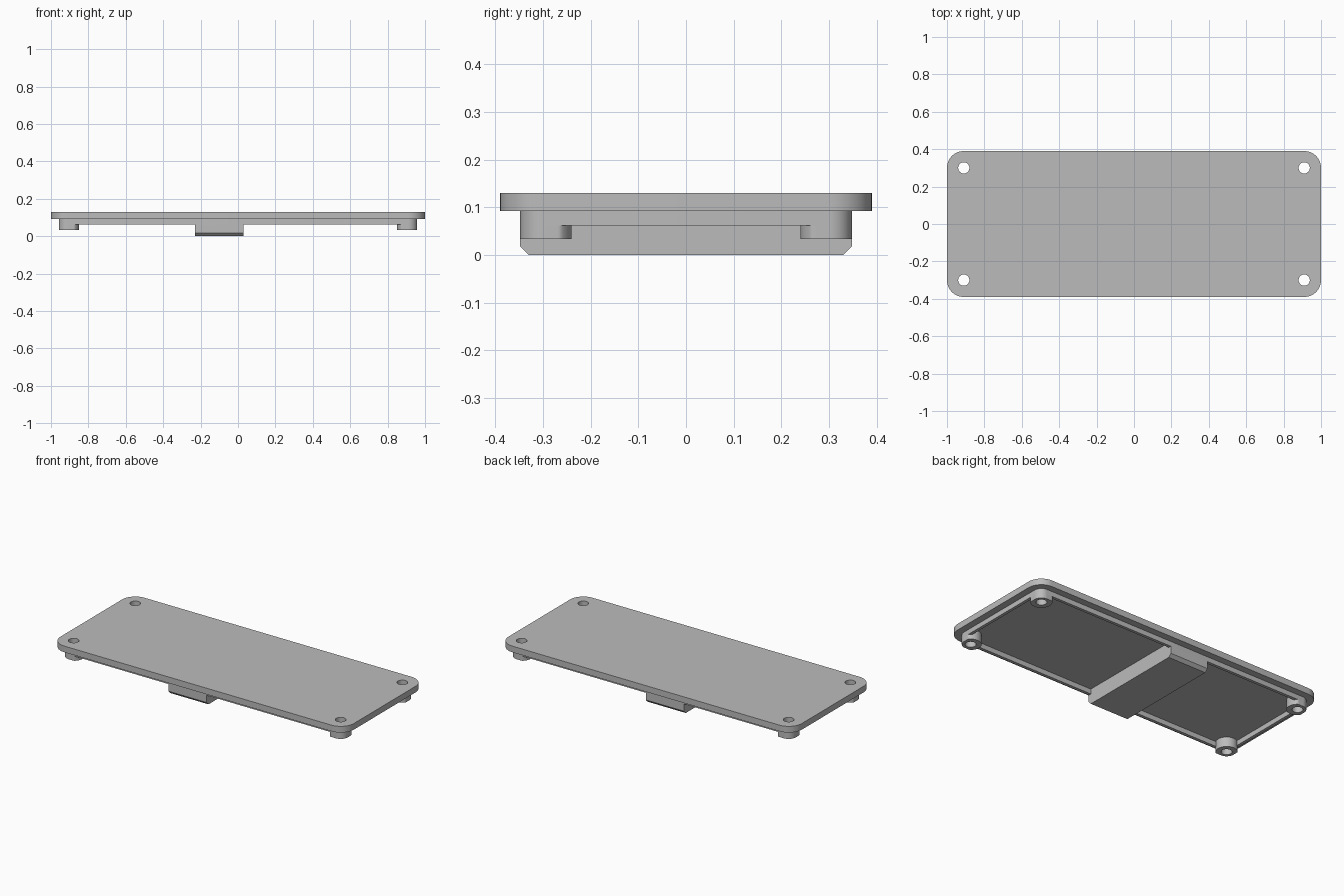
import bpy, bmesh
from math import cos, sin, pi, radians

cube = bpy.data.objects.get("Cube")
if cube:
    bpy.data.objects.remove(cube, do_unlink=True)

grey = bpy.data.materials.new("plain grey")
grey.use_nodes = True
COLOUR = (0.5, 0.5, 0.5, 1)
grey.diffuse_color = COLOUR
grey.node_tree.nodes["Principled BSDF"].inputs["Base Color"].default_value = COLOUR

# Screw centres, shared by every rounded corner
CX, CY = 0.91, 0.30
HOLE, WALL, BOSS = 0.03, 0.048, 0.06
UNDERSIDE, TOP = 0.092, 0.13
CORNERS = {"back_left": (1, 1), "back_right": (-1, 1),
           "front_right": (-1, -1), "front_left": (1, -1)}


def circle(x, y, r, n=40):
    return [(x + r * cos(2 * pi * i / n), y + r * sin(2 * pi * i / n)) for i in range(n)]


def rounded_rect(r, n=12):
    """Rectangle whose corner arcs are centred on the screws."""
    points = []
    for k, (sx, sy) in enumerate(CORNERS.values()):
        for i in range(n + 1):
            a = pi / 2 * (k + i / n)
            points.append((sx * CX + r * cos(a), sy * CY + r * sin(a)))
    return points


def boss_outline(sx, sy, n=64):
    """Circle trimmed flush with the outer wall of the rim."""
    points = []
    for i in range(n):
        a = 2 * pi * i / n
        c, s = cos(a), sin(a)
        r = WALL if c > -1e-6 and s > -1e-6 else BOSS
        points.append((sx * (CX + min(r * c, WALL)), sy * (CY + min(r * s, WALL))))
    return points


def finish(name, bm):
    bmesh.ops.recalc_face_normals(bm, faces=bm.faces[:])
    mesh = bpy.data.meshes.new(name)
    bm.to_mesh(mesh)
    bm.free()
    mesh.materials.append(grey)
    obj = bpy.data.objects.new(name, mesh)
    bpy.context.collection.objects.link(obj)
    bpy.ops.object.select_all(action='DESELECT')
    obj.select_set(True)
    bpy.context.view_layer.objects.active = obj
    bpy.ops.object.shade_smooth_by_angle(angle=radians(30))
    return obj


def prism(name, loops, z0, z1):
    """Extrude an outline, with any inner loops left open as holes."""
    bm = bmesh.new()
    edges = []
    for loop in loops:
        verts = [bm.verts.new((x, y, z0)) for x, y in loop]
        edges += [bm.edges.new((verts[i - 1], verts[i])) for i in range(len(verts))]
    bmesh.ops.triangle_fill(bm, edges=edges, use_beauty=True, normal=(0, 0, 1))
    result = bmesh.ops.extrude_face_region(bm, geom=bm.faces[:], use_keep_orig=True)
    moved = [v for v in result["geom"] if isinstance(v, bmesh.types.BMVert)]
    bmesh.ops.translate(bm, verts=moved, vec=(0, 0, z1 - z0))
    return finish(name, bm)


# Top plate with four screw holes
holes = [circle(sx * CX, sy * CY, HOLE) for sx, sy in CORNERS.values()]
prism("cover_plate", [rounded_rect(0.09)] + holes, UNDERSIDE, TOP)

# Thin locating rim below the plate
prism("locating_rim", [rounded_rect(WALL), rounded_rect(HOLE)], 0.062, UNDERSIDE)

# Screw bosses
for name, (sx, sy) in CORNERS.items():
    prism(name + "_screw_boss",
          [boss_outline(sx, sy), circle(sx * CX, sy * CY, HOLE)], 0.033, UNDERSIDE)

# Cross block with chamfered lower ends
HALF, CHAMFER = CY + WALL, 0.018
profile = [(-HALF, UNDERSIDE), (-HALF, CHAMFER), (CHAMFER - HALF, 0),
           (HALF - CHAMFER, 0), (HALF, CHAMFER), (HALF, UNDERSIDE)]
bm = bmesh.new()
face = bm.faces.new([bm.verts.new((-0.23, y, z)) for y, z in profile])
result = bmesh.ops.extrude_face_region(bm, geom=[face], use_keep_orig=True)
bmesh.ops.translate(bm, vec=(0.26, 0, 0),
                    verts=[v for v in result["geom"] if isinstance(v, bmesh.types.BMVert)])
finish("cross_block", bm)
